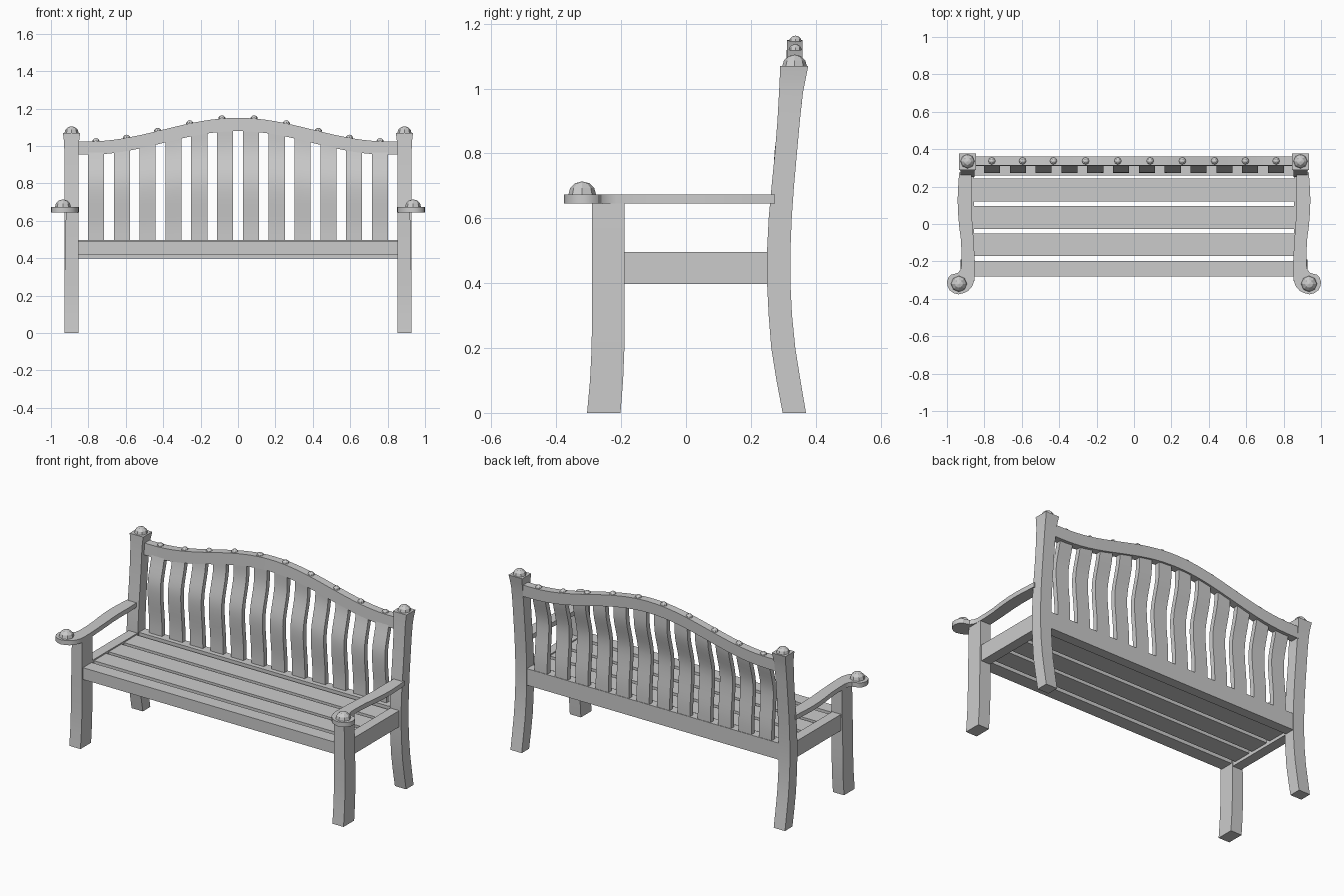
import bpy, bmesh
from math import cos, pi

if "Cube" in bpy.data.objects:
    bpy.data.objects.remove(bpy.data.objects["Cube"])


def finish(name, bm, mirror=False, smooth=False):
    bmesh.ops.recalc_face_normals(bm, faces=bm.faces)
    me = bpy.data.meshes.new(name)
    bm.to_mesh(me)
    bm.free()
    ob = bpy.data.objects.new(name, me)
    bpy.context.collection.objects.link(ob)
    if mirror:
        m = ob.modifiers.new("Mirror", 'MIRROR')
        m.use_mirror_merge = False
    if smooth:
        bpy.ops.object.select_all(action='DESELECT')
        ob.select_set(True)
        bpy.context.view_layer.objects.active = ob
        bpy.ops.object.shade_smooth_by_angle(angle=0.5)
    return ob


def loft(name, rings, **kw):
    bm = bmesh.new()
    rs = [[bm.verts.new(p) for p in r] for r in rings]
    for a, b in zip(rs, rs[1:]):
        n = len(a)
        for i in range(n):
            bm.faces.new((a[i], a[(i + 1) % n], b[(i + 1) % n], b[i]))
    bm.faces.new(rs[0])
    bm.faces.new(rs[-1])
    return finish(name, bm, **kw)


def upright(x0, x1, y0, y1, z):
    return [(x0, y0, z), (x1, y0, z), (x1, y1, z), (x0, y1, z)]


def box(name, x0, x1, y0, y1, z0, z1, **kw):
    return loft(name, [upright(x0, x1, y0, y1, z) for z in (z0, z1)], **kw)


def dome(name, x, y, z, r, h):
    # faceted half ball with a flat base
    bm = bmesh.new()
    bmesh.ops.create_uvsphere(bm, u_segments=8, v_segments=6, radius=1)
    low = [v for v in bm.verts if v.co.z < -.01]
    bmesh.ops.delete(bm, geom=low, context='VERTS')
    bmesh.ops.holes_fill(bm, edges=bm.edges[:], sides=0)
    for v in bm.verts:
        v.co = (x + v.co.x * r, y + v.co.y * r, z + v.co.z * h)
    return finish(name, bm, mirror=True)


def ease(a, b, t):
    t = min(1, max(0, t))
    return a + (b - a) * (0.5 - 0.5 * cos(pi * t))


# Back posts: one curved piece from foot to flared head (z, y front, y back, half width)
post = [(0, .298, .37, .038), (.1, .279, .353, .038), (.2, .263, .337, .038),
        (.3, .255, .327, .038), (.4, .25, .322, .038), (.5, .25, .322, .038),
        (.6, .255, .326, .038), (.7, .264, .333, .038), (.8, .274, .342, .038),
        (.9, .282, .351, .038), (.99, .287, .361, .039), (1.03, .289, .369, .041),
        (1.07, .29, .377, .046)]
loft("back_post", [upright(.89 - w, .89 + w, a, b, z) for z, a, b, w in post],
     mirror=True, smooth=True)
dome("post_finial", .89, .335, 1.069, .038, .036)

# Front legs
leg = [(0, -.305, -.202), (.1, -.296, -.194), (.2, -.291, -.19), (.3, -.29, -.19),
       (.65, -.29, -.19)]
loft("front_leg", [upright(.852, .927 if z < .6 else .92, a, b, z) for z, a, b in leg],
     mirror=True, smooth=True)

# Arms: flat S-shaped plank ending in a rounded, outward scroll pad
arm = [(.87, .275), (.867, .18), (.868, .1), (.866, .03), (.86, -.05), (.855, -.13),
       (.851, -.2), (.85, -.27), (.853, -.3), (.865, -.333), (.887, -.358),
       (.912, -.37), (.938, -.376), (.963, -.37), (.985, -.355), (.997, -.333),
       (1.0, -.31), (.993, -.287), (.978, -.271), (.958, -.266), (.94, -.26),
       (.927, -.243), (.921, -.215), (.922, -.15), (.926, -.08), (.935, -.01),
       (.941, .06), (.943, .13), (.94, .2), (.935, .275)]
loft("arm", [[(x, y, z) for x, y in arm] for z in (.645, .673)], mirror=True, smooth=True)
dome("arm_finial", .936, -.32, .672, .043, .042)

# Seat frame
box("side_rail", .855, .915, -.2, .26, .397, .496, mirror=True)
box("back_rail", -.86, .86, .26, .321, .397, .498)

# Thick seat slats
for y0, y1 in ((-.28, -.197), (-.17, -.052), (-.028, .095), (.12, .242)):
    box("seat_slat", -.857, .857, y0, y1, .416, .488)


# Arched crest rail
def crest(x):
    return 1.087 + .063 * cos(pi * min(abs(x), .8) / .8)


rings = []
for i in range(37):
    x = -.86 + 1.72 * i / 36
    z = crest(x)
    rings.append([(x, .309, z - .071), (x, .357, z - .071), (x, .36, z), (x, .312, z)])
loft("crest_rail", rings, smooth=True)

# Beads along the crest
for x in (.086, .258, .43, .595, .76):
    dome("crest_bead", x, .337, crest(x) - .003, .02, .02)


# Wavy back slats
def slat_y(z):
    return ease(.303, .287, (z - .53) / .25) if z < .78 else ease(.287, .33, (z - .78) / .24)


for k in range(6):
    x = .069 + .138 * k
    x0, x1 = x - .043, x + .043
    rings = []
    for i in range(17):
        t = i / 16
        r = []
        for px, d in ((x0, -.015), (x1, -.015), (x1, .015), (x0, .015)):
            z = .49 + (crest(px) - .055 - .49) * t
            r.append((px, slat_y(z) + d, z))
        rings.append(r)
    loft("back_slat", rings, mirror=True, smooth=True)
